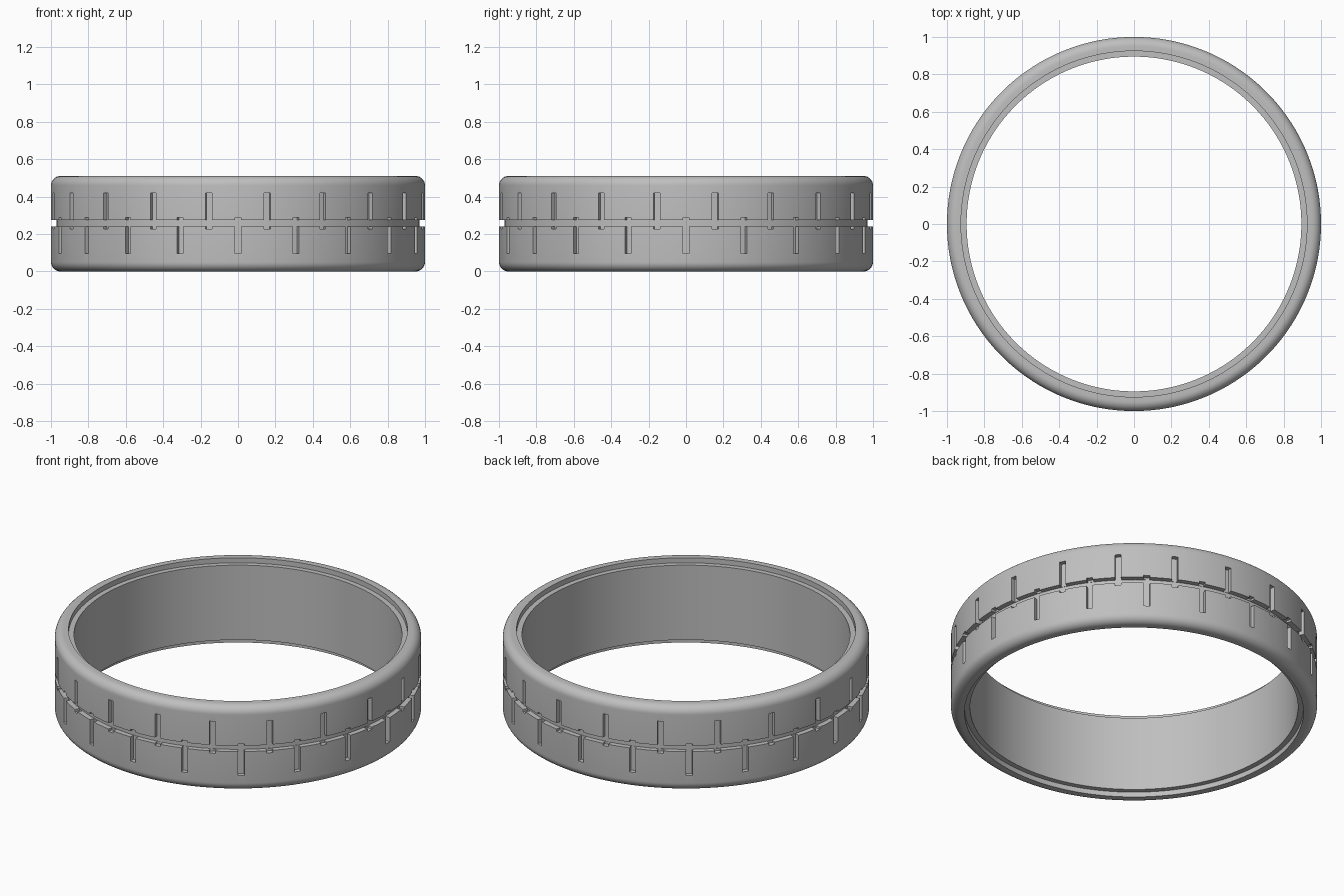
import bpy, bmesh, math
from mathutils import Matrix, Vector

cube = bpy.data.objects.get("Cube")
if cube:
    bpy.data.objects.remove(cube, do_unlink=True)

HEIGHT, FILLET, SEGMENTS, SLOTS = 0.51, 0.05, 160, 20

grey = bpy.data.materials.new("mid_grey")
grey.use_nodes = True
colour = (0.52, 0.52, 0.52, 1)
grey.diffuse_color = colour
grey.node_tree.nodes["Principled BSDF"].inputs["Base Color"].default_value = colour


def make_object(name, bm):
    mesh = bpy.data.meshes.new(name)
    bmesh.ops.recalc_face_normals(bm, faces=bm.faces[:])
    bm.to_mesh(mesh)
    bm.free()
    mesh.materials.append(grey)
    obj = bpy.data.objects.new(name, mesh)
    bpy.context.collection.objects.link(obj)
    return obj


def corner(z_centre, start):
    """Quarter-round outer shoulder, as (radius, height) points."""
    angles = [math.radians(start + 90 * i / 8) for i in range(9)]
    return [(1 - FILLET + FILLET * math.cos(a), z_centre + FILLET * math.sin(a))
            for a in angles]


# Tyre section: shoulders, centre groove, stepped inner bead seats
profile = corner(FILLET, -90)
profile += [(1, 0.24), (0.97, 0.24), (0.97, 0.275), (1, 0.275)]
profile += corner(HEIGHT - FILLET, 0)
profile += [(0.925, HEIGHT), (0.925, HEIGHT - 0.03), (0.895, HEIGHT - 0.03),
            (0.895, 0.03), (0.925, 0.03), (0.925, 0)]

# Revolve the section, with a facet centred on every tread slot
bm = bmesh.new()
half_step = math.pi / SEGMENTS
rings = []
for i in range(SEGMENTS):
    a = half_step * (2 * i + 1)
    rings.append([bm.verts.new((r * math.cos(a), r * math.sin(a), z)) for r, z in profile])
for i, ring in enumerate(rings):
    after = rings[(i + 1) % SEGMENTS]
    for j in range(len(profile)):
        k = (j + 1) % len(profile)
        bm.faces.new((ring[j], after[j], after[k], ring[k]))
tyre = make_object("tyre_ring", bm)

# Staggered tread slots: lower row, then upper row half a step round
bm = bmesh.new()
for row, (low, high) in enumerate([(0.095, 0.287), (0.226, 0.418)]):
    for i in range(SLOTS):
        turn = Matrix.Rotation(2 * math.pi * (i + row / 2) / SLOTS, 4, 'Z')
        place = Matrix.Translation(Vector((1.022, 0, (low + high) / 2)))
        size = Matrix.Diagonal((0.1, 0.034, high - low, 1))
        bmesh.ops.create_cube(bm, size=1, matrix=turn @ place @ size)
cutter = make_object("slot_cutter", bm)
cutter.hide_render = True

cut = tyre.modifiers.new("slots", 'BOOLEAN')
cut.operation = 'DIFFERENCE'
cut.solver = 'EXACT'
cut.object = cutter

bpy.ops.object.select_all(action='DESELECT')
tyre.select_set(True)
bpy.context.view_layer.objects.active = tyre
bpy.ops.object.modifier_apply(modifier=cut.name)
bpy.data.objects.remove(cutter, do_unlink=True)
bpy.ops.object.shade_smooth_by_angle(angle=math.radians(30))
